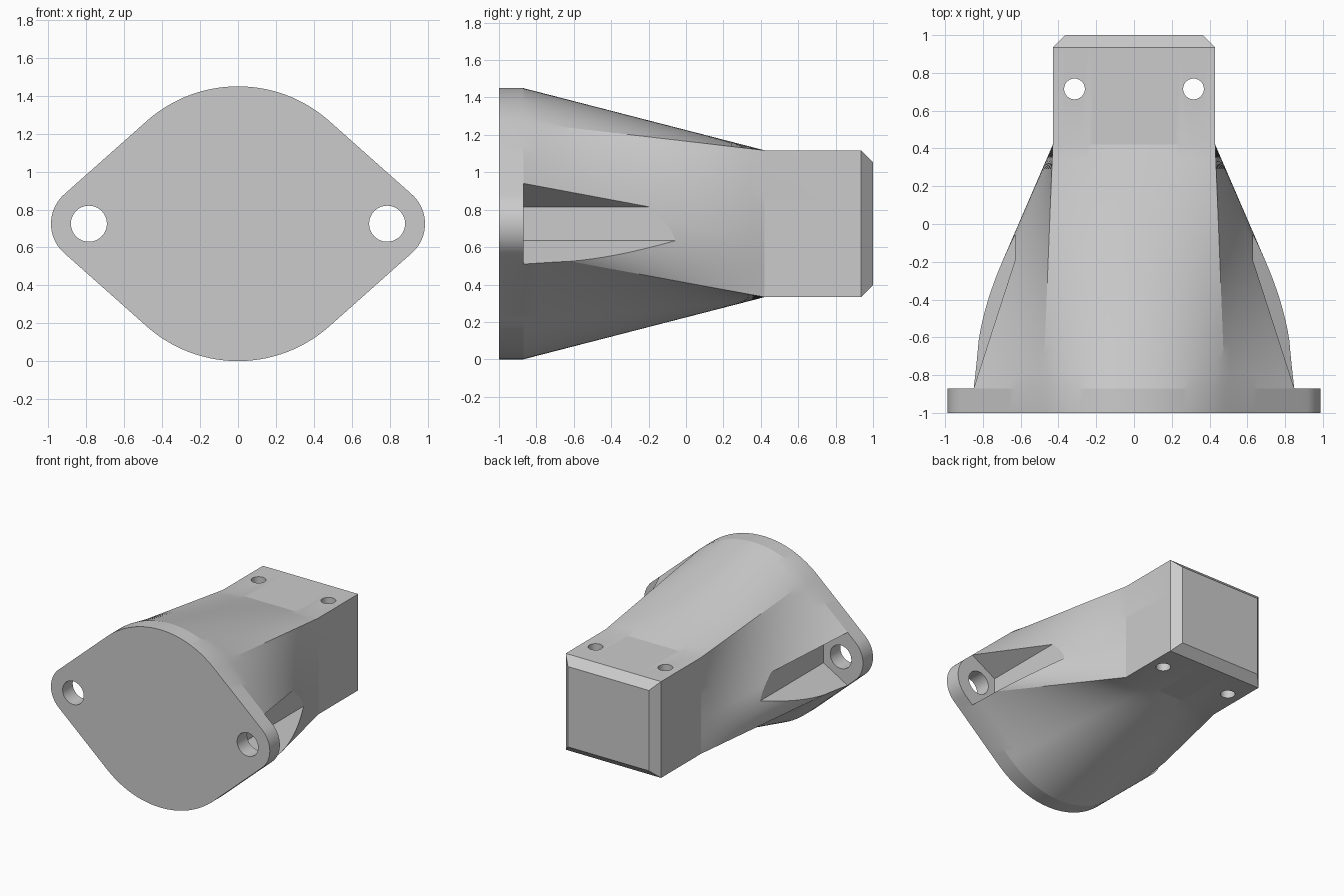
import bpy, bmesh, math
from mathutils import Vector

cube = bpy.data.objects.get("Cube")
if cube:
    bpy.data.objects.remove(cube, do_unlink=True)

MID = 0.725                      # height of the centre line
BIG, SMALL, EAR = 0.725, 0.207, 0.78
TANGENT = math.acos((BIG - SMALL) / EAR)
HALF_W, HALF_H = 0.43, 0.3925    # rectangular spigot

grey = bpy.data.materials.new("plain_grey")
grey.use_nodes = True
grey.diffuse_color = (0.6, 0.6, 0.6, 1)
grey.node_tree.nodes["Principled BSDF"].inputs["Base Color"].default_value = grey.diffuse_color


def arc(cx, r, a0, a1, n):
    angles = [a0 + (a1 - a0) * i / n for i in range(n + 1)]
    return [Vector((cx + r * math.cos(a), r * math.sin(a))) for a in angles]


def line(a, b, n=12):
    return [a.lerp(b, i / n) for i in range(n + 1)]


def join(*parts):
    pts = list(parts[0])
    for p in parts[1:]:
        pts += p[1:]
    return pts


def mirrored(pts):
    return [Vector((-p.x, p.y)) for p in reversed(pts)]


# Outline of the flange, split into the four runs that become the spigot's sides
t, pi = TANGENT, math.pi
top = arc(0, BIG, pi - t, t, 28)
ear = arc(EAR, SMALL, t, -t, 20)
belly = arc(0, BIG, -t, t - pi, 28)
right = join(line(top[-1], ear[0]), ear)
low = line(ear[-1], belly[0])
bottom = join(low, belly, mirrored(low))
runs = [top, right, bottom, mirrored(right)]
corners = [Vector((sx * HALF_W, sz * HALF_H)) for sx, sz in ((-1, 1), (1, 1), (1, -1), (-1, -1))]

outline, rectangle = [], []
for i, run in enumerate(runs):
    a, b = corners[i], corners[(i + 1) % 4]
    total = sum((q - p).length for p, q in zip(run, run[1:]))
    done = 0
    for p, q in zip(run, run[1:]):
        outline.append(p)
        rectangle.append(a.lerp(b, done / total))
        done += (q - p).length

# Body: flange, lofted neck, spigot and chamfered end as one skin of rings
bm = bmesh.new()


def ring(pts, y):
    return [bm.verts.new((p.x, y, MID + p.y)) for p in pts]


ROWS, Y0, Y1 = 16, -0.87, 0.42
rings = [ring(outline, -1)]
for k in range(ROWS + 1):
    f = k / ROWS
    rings.append(ring([p.lerp(q, f) for p, q in zip(outline, rectangle)], Y0 + (Y1 - Y0) * f))
rings.append(ring(rectangle, 0.935))
CH = 0.065
rings.append(ring([Vector((p.x * (1 - CH / HALF_W), p.y * (1 - CH / HALF_H))) for p in rectangle], 1))
n = len(outline)
for r0, r1 in zip(rings, rings[1:]):
    for i in range(n):
        j = (i + 1) % n
        bm.faces.new((r0[i], r0[j], r1[j], r1[i]))
bm.faces.new(rings[0])
bm.faces.new(rings[-1])
bmesh.ops.recalc_face_normals(bm, faces=bm.faces)
mesh = bpy.data.meshes.new("flanged_adapter")
bm.to_mesh(mesh)
bm.free()
body = bpy.data.objects.new("flanged_adapter", mesh)
bpy.context.collection.objects.link(body)
mesh.materials.append(grey)


def prism(name, pts, start, axis):
    """Closed prism from a loop of points swept along an axis."""
    b = bmesh.new()
    face = b.faces.new([b.verts.new(Vector(p) + Vector(start)) for p in pts])
    out = bmesh.ops.extrude_face_region(b, geom=[face])
    verts = [v for v in out["geom"] if isinstance(v, bmesh.types.BMVert)]
    bmesh.ops.translate(b, verts=verts, vec=axis)
    bmesh.ops.recalc_face_normals(b, faces=b.faces)
    m = bpy.data.meshes.new(name)
    b.to_mesh(m)
    b.free()
    m.materials.append(grey)
    ob = bpy.data.objects.new(name, m)
    bpy.context.collection.objects.link(ob)
    ob.hide_render = True
    return ob


# Cutters: bolt pockets, flange bolt holes and vertical pin holes
cutters = []
flare = 0.47 * math.tan(pi / 6)
for s in (-1, 1):
    pocket = [(s * x, 0, z) for x, z in ((0.631, -0.09), (0.631, 0.09), (1.1, 0.09 + flare), (1.1, -0.09 - flare))]
    cutters.append(prism("pocket_cutter", pocket, (0, Y0, MID), (0, 1.2, 0)))
    bolt = [(p.x, 0, p.y) for p in arc(0, 0.095, 0, 2 * pi, 48)[:-1]]
    cutters.append(prism("bolt_hole_cutter", bolt, (s * 0.787, -1.2, MID), (0, 0.5, 0)))
    pin = [(p.x, p.y, 0) for p in arc(0, 0.055, 0, 2 * pi, 40)[:-1]]
    cutters.append(prism("pin_hole_cutter", pin, (s * 0.315, 0.715, -0.2), (0, 0, 2)))

bpy.ops.object.select_all(action='DESELECT')
bpy.context.view_layer.objects.active = body
body.select_set(True)
for c in cutters:
    mod = body.modifiers.new("cut", 'BOOLEAN')
    mod.operation, mod.solver, mod.object = 'DIFFERENCE', 'EXACT', c
    bpy.ops.object.modifier_apply(modifier=mod.name)
    bpy.data.objects.remove(c, do_unlink=True)
bpy.ops.object.shade_smooth_by_angle(angle=math.radians(12))
